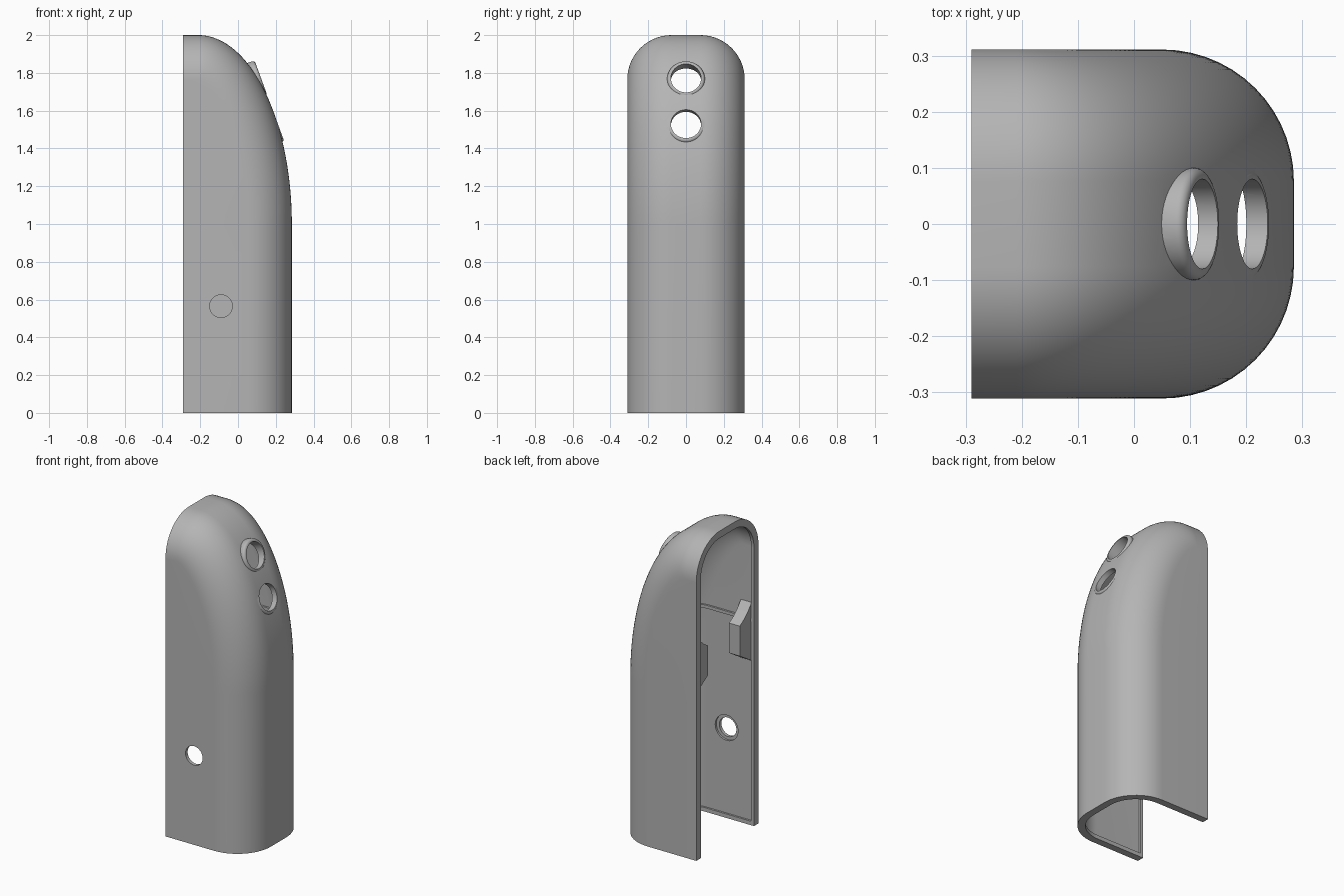
import bpy, bmesh
from math import sin, cos, pi, radians, hypot
from mathutils import Matrix, Vector

if "Cube" in bpy.data.objects:
    bpy.data.objects.remove(bpy.data.objects["Cube"])

grey = bpy.data.materials.new("plain grey")
grey.use_nodes = True
COLOUR = (0.46, 0.46, 0.46, 1)
grey.diffuse_color = COLOUR
grey.node_tree.nodes["Principled BSDF"].inputs["Base Color"].default_value = COLOUR

HALF, FILLET = 0.311, 0.235            # half width, edge rounding
CX, CZ, RX, RZ = -0.21, 1.0, 0.495, 1.0   # elliptical nose
BACK = -0.29


def make_object(name, bm):
    bmesh.ops.recalc_face_normals(bm, faces=bm.faces)
    mesh = bpy.data.meshes.new(name)
    bm.to_mesh(mesh)
    bm.free()
    mesh.materials.append(grey)
    ob = bpy.data.objects.new(name, mesh)
    bpy.context.collection.objects.link(ob)
    return ob


def combine(target, tool, operation):
    """Apply a boolean and remove the tool."""
    mod = target.modifiers.new("boolean", "BOOLEAN")
    mod.operation, mod.solver, mod.object = operation, "EXACT", tool
    bpy.context.view_layer.objects.active = target
    bpy.ops.object.modifier_apply(modifier=mod.name)
    bpy.data.objects.remove(tool)


def casing_solid(name, inset, back, bottom, steps=48, arc=14):
    """Solid with a domed profile and rolling-ball rounded edges."""
    profile = [((back, CZ + RZ), (0, -1))]
    for i in range(steps + 1):
        t = pi / 2 * (1 - i / steps)
        nx, nz = cos(t) / RX, sin(t) / RZ
        size = hypot(nx, nz)
        profile.append(((CX + RX * cos(t), CZ + RZ * sin(t)), (-nx / size, -nz / size)))
    profile.append(((CX + RX, bottom), (-1, 0)))
    bm = bmesh.new()
    rows = []
    r = FILLET - inset
    for (px, pz), (nx, nz) in profile:
        half = []
        for k in range(arc + 1):
            a = pi / 2 * k / arc
            d = FILLET - r * cos(a)
            half.append((px + nx * d, HALF - FILLET + r * sin(a), pz + nz * d))
        half.append((back, HALF - inset, half[-1][2]))
        ring = half + [(x, -y, z) for x, y, z in reversed(half)]
        rows.append([bm.verts.new(p) for p in ring])
    n = len(rows[0])
    for a, b in zip(rows, rows[1:]):
        for j in range(n):
            k = (j + 1) % n
            bm.faces.new((a[j], a[k], b[k], b[j]))
    bm.faces.new(rows[0])
    bm.faces.new(rows[-1])
    bmesh.ops.remove_doubles(bm, verts=bm.verts, dist=1e-5)
    return make_object(name, bm)


def box(name, low, high):
    bm = bmesh.new()
    bmesh.ops.create_cube(bm, size=1)
    low, high = Vector(low), Vector(high)
    for v in bm.verts:
        v.co = (low + high) / 2 + v.co * (high - low)
    return make_object(name, bm)


def cylinder(name, centre, direction, radius, depth, rounding=0):
    """Cylinder whose outer cap sits at centre, reaching inward by depth."""
    bm = bmesh.new()
    bmesh.ops.create_cone(bm, cap_ends=True, segments=48, radius1=radius, radius2=radius,
                          depth=depth, matrix=Matrix.Translation((0, 0, -depth / 2)))
    if rounding:
        rim = [e for e in bm.edges if all(abs(v.co.z) < 1e-5 for v in e.verts)]
        bmesh.ops.bevel(bm, geom=rim, offset=rounding, segments=5, profile=0.5, affect="EDGES")
    turn = Vector(direction).to_track_quat("Z", "Y").to_matrix().to_4x4()
    bm.transform(Matrix.Translation(centre) @ turn)
    return make_object(name, bm)


# Outer body with two raised nozzle collars
casing = casing_solid("casing", 0, BACK, 0)
tilt = radians(20)
axis = Vector((cos(tilt), 0, sin(tilt)))
ports = [Vector((0.122, 0, 1.772)), Vector((0.211, 0, 1.53))]
for p in ports:
    combine(casing, cylinder("collar", p, axis, 0.1, 0.16, 0.016), "UNION")

# Hollow: narrow opening first, then a wider chamber leaving rim, floor lip and rib
combine(casing, casing_solid("opening", 0.045, BACK - 0.1, -0.1), "DIFFERENCE")
chamber = casing_solid("chamber", 0.033, BACK + 0.02, 0.025)
combine(chamber, box("rib_gap", (-1, -1, 1.29), (1, 1, 1.31)), "DIFFERENCE")
combine(casing, chamber, "DIFFERENCE")

# Ports through the nose, and the side hole with its counterbore
for p in ports:
    combine(casing, cylinder("port", p + axis * 0.1, axis, 0.08, 0.35), "DIFFERENCE")
side = (0, -1, 0)
combine(casing, cylinder("side_hole", (-0.09, -0.4, 0.565), side, 0.06, 0.2), "DIFFERENCE")
combine(casing, cylinder("counterbore", (-0.09, -0.29, 0.565), side, 0.08, 0.05), "DIFFERENCE")

# Tapered inner clips on both side walls
for s, name in ((1, "left_clip"), (-1, "right_clip")):
    outline = [(0.29, 1.03), (0.16, 1.11), (0.16, 1.3), (0.2, 1.325), (0.24, 1.36), (0.29, 1.42)]
    bm = bmesh.new()
    face = bm.faces.new([bm.verts.new((-0.265, s * y, z)) for y, z in outline])
    grown = bmesh.ops.extrude_face_region(bm, geom=[face])["geom"]
    bmesh.ops.translate(bm, vec=(0.075, 0, 0),
                        verts=[g for g in grown if isinstance(g, bmesh.types.BMVert)])
    make_object(name, bm)

# Smooth curved walls, keep edges crisp
bpy.ops.object.select_all(action="DESELECT")
casing.select_set(True)
bpy.context.view_layer.objects.active = casing
bpy.ops.object.shade_smooth_by_angle(angle=radians(30))
